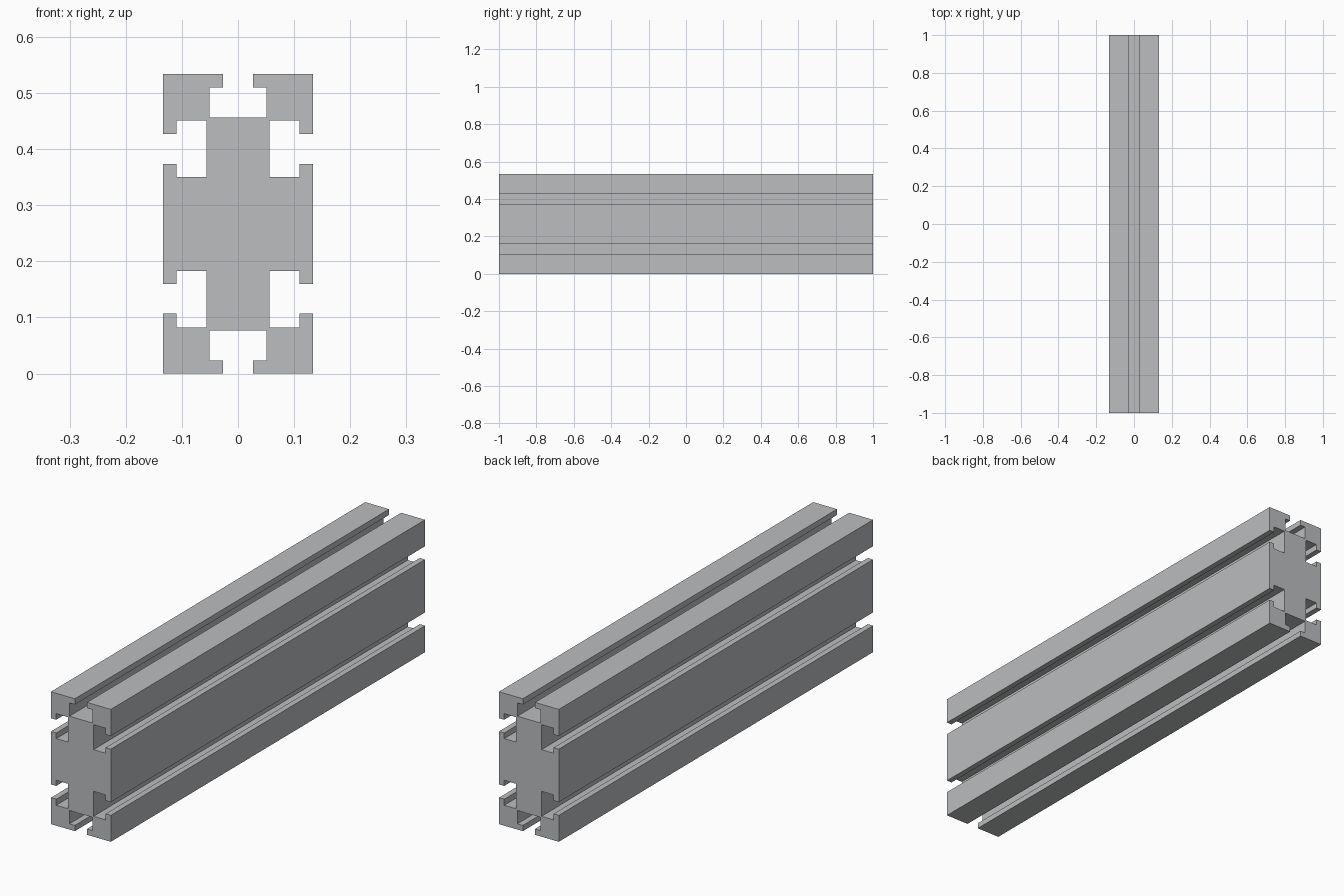
import bpy
import bmesh

cube = bpy.data.objects.get("Cube")
if cube:
    bpy.data.objects.remove(cube, do_unlink=True)

LENGTH = 2.0
MID = 0.2667  # half the height of the section

# Brushed metal colour
metal = bpy.data.materials.new("aluminium_grey")
metal.use_nodes = True
colour = (0.50, 0.51, 0.52, 1)
metal.diffuse_color = colour
metal.node_tree.nodes["Principled BSDF"].inputs["Base Color"].default_value = colour

# Upper right quarter of the section (x, height above middle),
# from the top slot floor round to the side slot
quarter = [
    (0.051, 0.190), (0.051, 0.2435), (0.027, 0.2435), (0.027, MID),
    (0.1333, MID), (0.1333, 0.160), (0.110, 0.160), (0.110, 0.1845),
    (0.0565, 0.1845), (0.0565, 0.084), (0.110, 0.084), (0.110, 0.1067),
    (0.1333, 0.1067),
]

# Mirror the quarter into the full closed outline
right = quarter + [(x, -z) for x, z in reversed(quarter)]
outline = right + [(-x, z) for x, z in reversed(right)]

# Extrude the outline along y
bm = bmesh.new()
verts = [bm.verts.new((x, -LENGTH / 2, z + MID)) for x, z in outline]
end = bm.faces.new(verts)
extruded = bmesh.ops.extrude_face_region(bm, geom=[end], use_keep_orig=True)
moved = [g for g in extruded["geom"] if isinstance(g, bmesh.types.BMVert)]
bmesh.ops.translate(bm, verts=moved, vec=(0, LENGTH, 0))
bmesh.ops.recalc_face_normals(bm, faces=bm.faces)

mesh = bpy.data.meshes.new("slotted_beam")
bm.to_mesh(mesh)
bm.free()
mesh.materials.append(metal)
beam = bpy.data.objects.new("slotted_beam", mesh)
bpy.context.collection.objects.link(beam)
